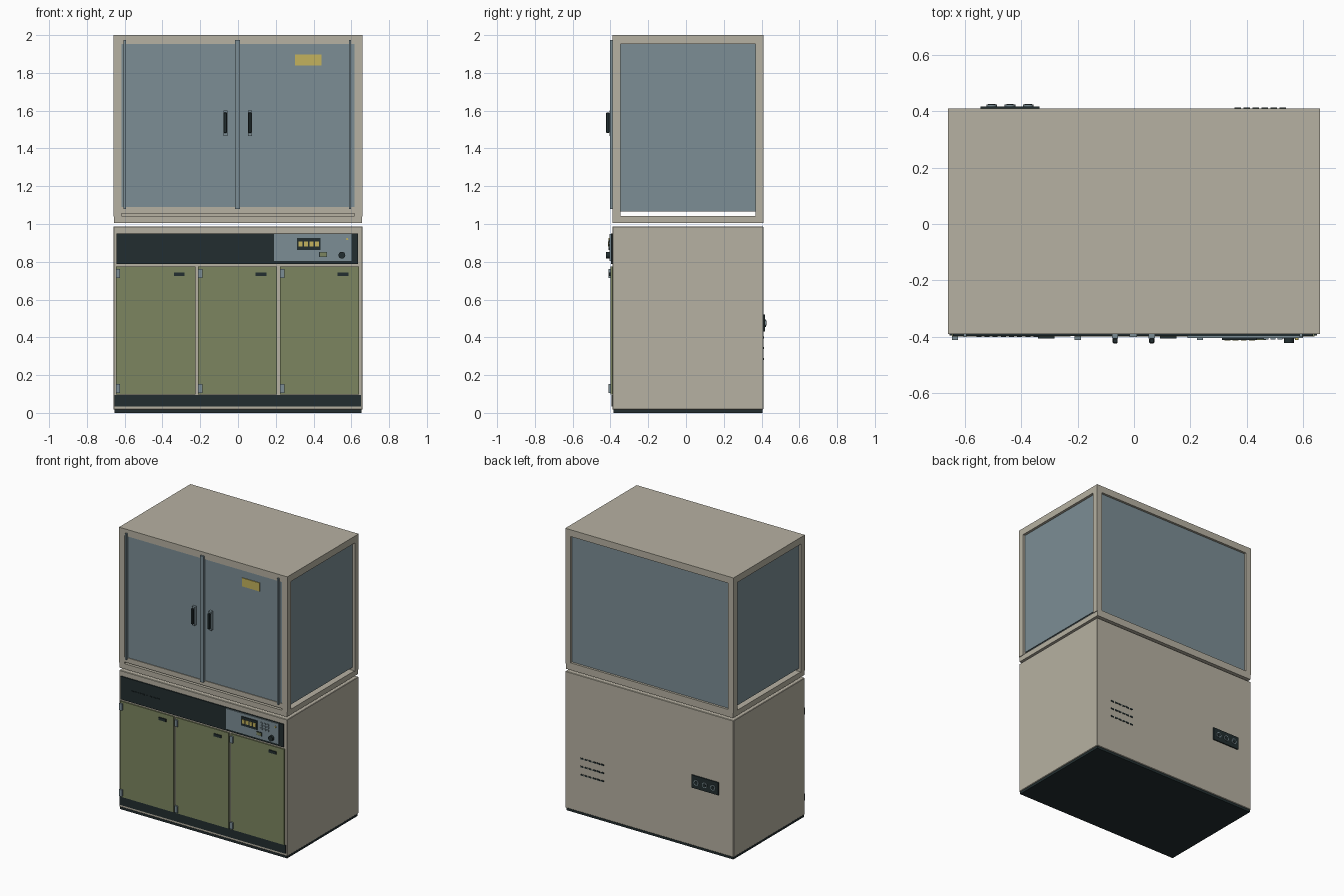
import bpy, math

cube = bpy.data.objects.get("Cube")
if cube:
    bpy.data.objects.remove(cube, do_unlink=True)


def material(name, rgb):
    m = bpy.data.materials.new(name)
    m.use_nodes = True
    m.diffuse_color = (*rgb, 1)
    m.node_tree.nodes["Principled BSDF"].inputs["Base Color"].default_value = (*rgb, 1)
    return m


BEIGE = material("warm beige", (0.47, 0.44, 0.36))
BLUE = material("blue grey", (0.20, 0.27, 0.30))
OLIVE = material("olive green", (0.20, 0.235, 0.115))
DARK = material("dark slate", (0.016, 0.027, 0.029))
YELLOW = material("yellow", (0.55, 0.45, 0.11))


def box(name, mat, x, y, z, bevel=0):
    """Box given by its (min, max) range on each axis."""
    bpy.ops.mesh.primitive_cube_add(size=1, location=[sum(r) / 2 for r in (x, y, z)])
    ob = bpy.context.object
    ob.name = name
    ob.scale = [r[1] - r[0] for r in (x, y, z)]
    bpy.ops.object.transform_apply(location=False, rotation=False, scale=True)
    ob.data.materials.append(mat)
    if bevel:
        mod = ob.modifiers.new("edge", "BEVEL")
        mod.width, mod.segments = bevel, 1
    return ob


def disc(name, mat, x, y, z, radius):
    """Round part whose axis runs front to back."""
    bpy.ops.mesh.primitive_cylinder_add(vertices=24, radius=radius, depth=y[1] - y[0],
                                        location=(x, sum(y) / 2, z),
                                        rotation=(math.pi / 2, 0, 0))
    ob = bpy.context.object
    ob.name = name
    ob.data.materials.append(mat)
    bpy.ops.object.shade_smooth_by_angle(angle=math.radians(40))


W, FRONT, BACK = 0.66, -0.39, 0.41

# Lower cabinet
box("base_plinth", DARK, (-0.655, 0.655), (-0.385, 0.405), (0, 0.02))
box("lower_body", BEIGE, (-W, W), (FRONT, BACK), (0.018, 0.987), 0.003)
box("kick_plate", DARK, (-0.655, 0.65), (-0.395, -0.38), (0.035, 0.095))

# Lower doors with hinges and recessed pulls
for i, (x0, x1) in enumerate([(-0.647, -0.225), (-0.212, 0.207), (0.222, 0.641)]):
    box(f"lower_door_{i}", OLIVE, (x0, x1), (-0.4, -0.38), (0.097, 0.775))
    box(f"door_pull_{i}", DARK, (x1 - 0.115, x1 - 0.057), (-0.407, -0.395), (0.725, 0.744))
    for z in (0.105, 0.715):
        box(f"door_hinge_{i}", BLUE, (x0 + 0.001, x0 + 0.023), (-0.411, -0.39), (z, z + 0.047))

# Fascia with a row of vent slots
box("control_fascia", DARK, (-0.642, 0.635), (-0.398, -0.38), (0.787, 0.95))
for i in range(8):
    x = -0.56 + i * 0.029
    box("fascia_vent", DARK, (x, x + 0.018), (-0.402, -0.395), (0.866, 0.872))

# Control panel
box("control_panel", BLUE, (0.19, 0.6), (-0.405, -0.39), (0.803, 0.947))
box("display_bezel", DARK, (0.313, 0.437), (-0.411, -0.4), (0.862, 0.926))
for i in range(4):
    x = 0.321 + i * 0.029
    box("display_digit", YELLOW, (x, x + 0.021), (-0.414, -0.408), (0.88, 0.908))
for i in range(3):
    for j in range(3):
        x, z = 0.46 + i * 0.025, 0.872 + j * 0.02
        box("panel_button", BLUE, (x, x + 0.017), (-0.41, -0.4), (z, z + 0.012))
box("panel_switch", DARK, (0.43, 0.472), (-0.409, -0.4), (0.826, 0.851))
box("panel_switch_face", OLIVE, (0.433, 0.469), (-0.412, -0.405), (0.829, 0.848))
disc("control_knob", DARK, 0.55, (-0.423, -0.4), 0.835, 0.018)
disc("indicator_light", YELLOW, 0.578, (-0.411, -0.4), 0.92, 0.006)

# Upper cabinet shell: floor, roof and four corner posts
P = 0.042
box("upper_floor", BEIGE, (-W + 0.004, W - 0.004), (FRONT, BACK), (1.005, 1.043))
box("upper_roof", BEIGE, (-W, W), (FRONT, BACK), (1.952, 2.0))
for side in (-1, 1):
    xs = sorted((side * W, side * (W - P)))
    for y in ((FRONT, FRONT + P), (BACK - P, BACK)):
        box("corner_post", BEIGE, xs, y, (1.04, 1.955))
    # Side panes leave a narrow air gap above the floor
    pane = sorted((side * (W - 0.018), side * (W - 0.026)))
    box("side_pane", BLUE, pane, (FRONT + P - 0.005, BACK - P + 0.005), (1.065, 1.955))

# Front rail above the floor slot, rear rail and rear pane
box("front_rail", BEIGE, (-0.62, 0.62), (FRONT, FRONT + 0.03), (1.055, 1.09))
box("rear_rail", BEIGE, (-0.62, 0.62), (BACK - 0.035, BACK), (1.04, 1.056))
box("rear_pane", BLUE, (-0.622, 0.622), (BACK - 0.025, BACK - 0.016), (1.05, 1.955))

# Front doors, hinge strips and centre strip
for name, x0, x1 in (("right", -0.622, -0.002), ("left", 0.002, 0.622)):
    box(f"{name}_glass_door", BLUE, (x0, x1), (-0.385, -0.375), (1.088, 1.955))
box("door_backing", BLUE, (-0.1, 0.1), (-0.376, -0.37), (1.088, 1.955))
for x, w in ((-0.6, 0.012), (-0.003, 0.026), (0.593, 0.012)):
    box("door_strip", BLUE, (x - w / 2, x + w / 2), (-0.402, -0.38), (1.08, 1.975))

# Upper door handles with end mounts
for x in (-0.067, 0.063):
    box("handle_grip", DARK, (x - 0.009, x + 0.009), (-0.424, -0.405), (1.482, 1.59), 0.003)
    box("handle_plate", BLUE, (x - 0.011, x + 0.011), (-0.406, -0.38), (1.467, 1.6))

box("door_label", YELLOW, (0.303, 0.442), (-0.39, -0.384), (1.838, 1.898))

# Rear socket panel and vents
box("socket_panel", DARK, (-0.545, -0.335), (0.4, 0.418), (0.43, 0.52))
for x in (-0.505, -0.44, -0.375):
    disc("socket_ring", BLUE, x, (0.41, 0.424), 0.475, 0.019)
    disc("socket_core", DARK, x, (0.41, 0.426), 0.475, 0.013)
for z in (0.285, 0.343, 0.4):
    for i in range(6):
        x = 0.357 + i * 0.032
        box("rear_vent", DARK, (x, x + 0.023), (0.4, 0.413), (z - 0.005, z + 0.005))
